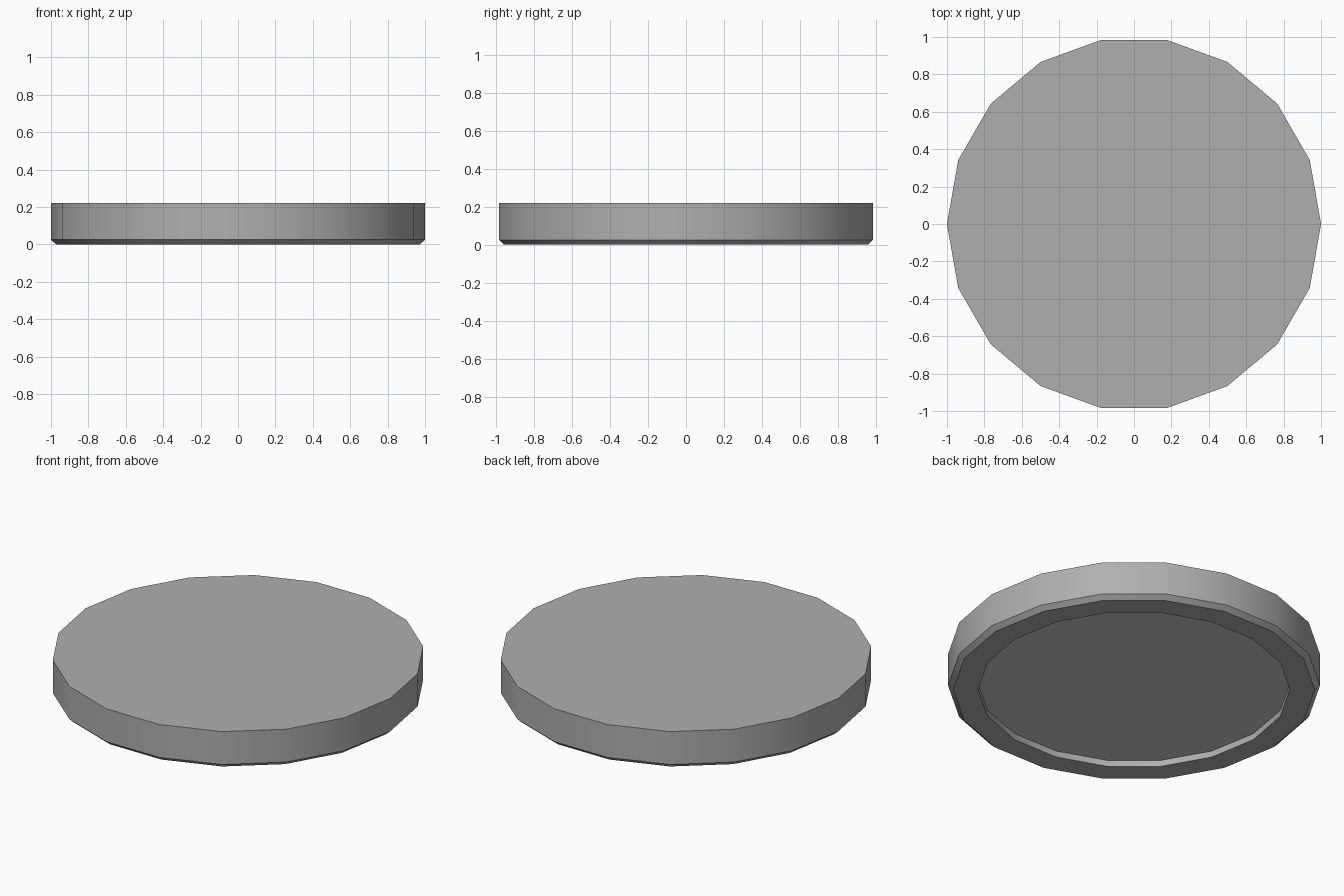
import bpy, bmesh
from math import cos, sin, radians, tau

if "Cube" in bpy.data.objects:
    bpy.data.objects.remove(bpy.data.objects["Cube"])

SIDES = 18
# (radius, height) from the recessed floor underneath, round the rim, to the top
PROFILE = [(0.838, 0.037), (0.838, 0.0), (0.972, 0.0), (1.0, 0.025), (1.0, 0.22)]

bm = bmesh.new()
rings = [[bm.verts.new((r * cos(tau * i / SIDES), r * sin(tau * i / SIDES), z))
          for i in range(SIDES)] for r, z in PROFILE]

# Side bands between neighbouring rings
for a, b in zip(rings, rings[1:]):
    for i in range(SIDES):
        j = (i + 1) % SIDES
        bm.faces.new((a[i], a[j], b[j], b[i]))

# Recessed underside (lighter grey) and flat top
floor = bm.faces.new(rings[0][::-1])
floor.material_index = 1
bm.faces.new(rings[-1])

mesh = bpy.data.meshes.new("round_disc")
bm.to_mesh(mesh)
bm.free()
disc = bpy.data.objects.new("round_disc", mesh)
bpy.context.collection.objects.link(disc)

# Darker body, default grey recess
for name, v in (("dark_grey", 0.43), ("light_grey", 0.8)):
    mat = bpy.data.materials.new(name)
    mat.diffuse_color = (v, v, v, 1)
    mat.use_nodes = True
    mat.node_tree.nodes["Principled BSDF"].inputs["Base Color"].default_value = mat.diffuse_color
    mesh.materials.append(mat)

# Smooth the round wall, keep the rims sharp
bpy.context.view_layer.objects.active = disc
disc.select_set(True)
bpy.ops.object.shade_smooth_by_angle(angle=radians(30))
